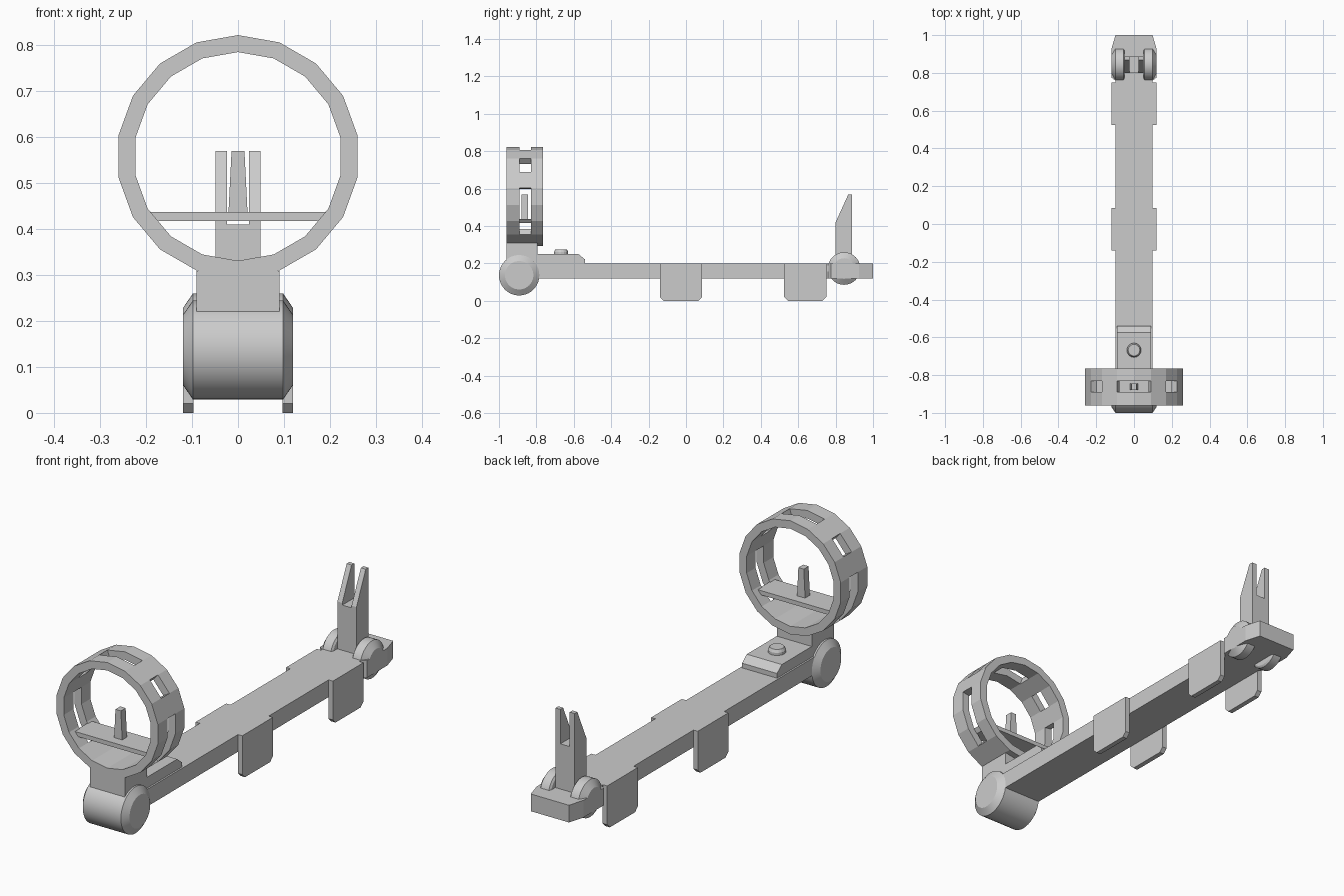
import bpy, bmesh
from math import sin, cos, pi, radians

if "Cube" in bpy.data.objects:
    bpy.data.objects.remove(bpy.data.objects["Cube"])


def finish(name, bm, smooth=False):
    bmesh.ops.remove_doubles(bm, verts=bm.verts, dist=1e-5)
    bmesh.ops.recalc_face_normals(bm, faces=bm.faces)
    me = bpy.data.meshes.new(name)
    bm.to_mesh(me)
    bm.free()
    ob = bpy.data.objects.new(name, me)
    bpy.context.collection.objects.link(ob)
    if smooth:
        bpy.ops.object.select_all(action='DESELECT')
        ob.select_set(True)
        bpy.context.view_layer.objects.active = ob
        bpy.ops.object.shade_smooth_by_angle(angle=radians(25))
    return ob


def loft(name, rings, smooth=False):
    """Closed solid through a list of equal-length point rings."""
    bm = bmesh.new()
    vs = [[bm.verts.new(p) for p in r] for r in rings]
    n = len(vs[0])
    for a, b in zip(vs, vs[1:]):
        for i in range(n):
            bm.faces.new((a[i], a[(i + 1) % n], b[(i + 1) % n], b[i]))
    bm.faces.new(vs[0])
    bm.faces.new(vs[-1])
    return finish(name, bm, smooth)


def prism_x(name, yz, x0, x1):
    return loft(name, [[(x, y, z) for y, z in yz] for x in (x0, x1)])


def prism_z(name, xy, z0, z1):
    return loft(name, [[(x, y, z) for x, y in xy] for z in (z0, z1)])


def box(name, x0, x1, y0, y1, z0, z1):
    return prism_z(name, [(x0, y0), (x1, y0), (x1, y1), (x0, y1)], z0, z1)


def drum_x(name, cy, cz, profile, n=40):
    """Round solid along x from (x, radius) pairs."""
    return loft(name, [[(x, cy + r * cos(2 * pi * i / n), cz + r * sin(2 * pi * i / n))
                        for i in range(n)] for x, r in profile], True)


# Main rail and flared rear end
box("rail", -.098, .098, -.89, .80, .12, .20)
half = [(.098, 1), (.12, .925), (.12, .775), (.098, .76)]
prism_z("rear_block", half + [(-x, y) for x, y in reversed(half)], .12, .20)

# Front barrel with bevelled ends
drum_x("front_barrel", -.892, .137,
       [(-.12, .076), (-.098, .108), (.098, .108), (.12, .076)])

# Pedestal, stepped pad and button
box("ring_pedestal", -.09, .09, -.96, -.795, .14, .309)
prism_x("front_pad", [(-.80, .15), (-.80, .25), (-.575, .25), (-.54, .222), (-.54, .15)],
        -.09, .09)
loft("button", [[(r * cos(2 * pi * i / 16), -.668 + r * sin(2 * pi * i / 16), z)
                 for i in range(16)] for r, z in ((.038, .24), (.038, .262), (.031, .275))])

# Slotted 18-sided ring: a grid of wedges, with the middle row open at the slots
N, ys, rads, cz = 18, (-.96, -.89, -.83, -.765), (.264, .227), .558
right_slots = {0, 2, 4, 5, 6}
slots = right_slots | {N - 1 - s for s in right_slots}


def solid(i, j):
    return 0 <= j < 3 and not (j == 1 and i % N in slots)


def pt(i, j, k):
    a = 2 * pi * i / N
    return (rads[k] * sin(a), ys[j], cz + rads[k] * cos(a))


bm = bmesh.new()
for i in range(N):
    for j in range(3):
        if not solid(i, j):
            continue
        quads = [[(i, j, k), (i + 1, j, k), (i + 1, j + 1, k), (i, j + 1, k)] for k in (0, 1)]
        for dj in (0, 1):
            if not solid(i, j - 1 + 2 * dj):
                quads.append([(i, j + dj, 0), (i + 1, j + dj, 0), (i + 1, j + dj, 1), (i, j + dj, 1)])
        for di in (0, 1):
            if not solid(i - 1 + 2 * di, j):
                quads.append([(i + di, j, 0), (i + di, j + 1, 0), (i + di, j + 1, 1), (i + di, j, 1)])
        for q in quads:
            bm.faces.new([bm.verts.new(pt(*c)) for c in q])
finish("sight_ring", bm)

# Cross bar and tapered front post inside the ring
prism = [(-.178, .417), (.178, .417), (.195, .437), (-.195, .437)]
loft("cross_bar", [[(x, y, z) for x, z in prism] for y in (-.925, -.80)])
loft("front_post", [[(-w, -.88, z), (w, -.88, z), (w, -.845, z), (-w, -.845, z)]
                    for w, z in ((.021, .43), (.014, .57))])

# Rear forked sight: base and two sloped prongs
box("rear_sight_base", -.049, .049, .80, .888, .15, .41)
for s, side in ((-1, "left"), (1, "right")):
    prism_x(f"rear_prong_{side}", [(.80, .41), (.80, .42), (.868, .57), (.888, .57), (.888, .41)],
            s * .024, s * .049)
    # Hinge discs beside the rear sight
    drum_x(f"hinge_disc_{side}", .845, .173,
           [(s * .05, .078), (s * .056, .087), (s * .098, .087), (s * .12, .055)])
    # Side clamp plates with clipped lower corners
    for y0, y1, pos in ((-.14, .085, "middle"), (.525, .75, "rear")):
        prism_x(f"clamp_{pos}_{side}",
                [(y0, .20), (y0, .02), (y0 + .02, 0), (y1 - .02, 0), (y1, .02), (y1, .20)],
                s * .097, s * .12)
